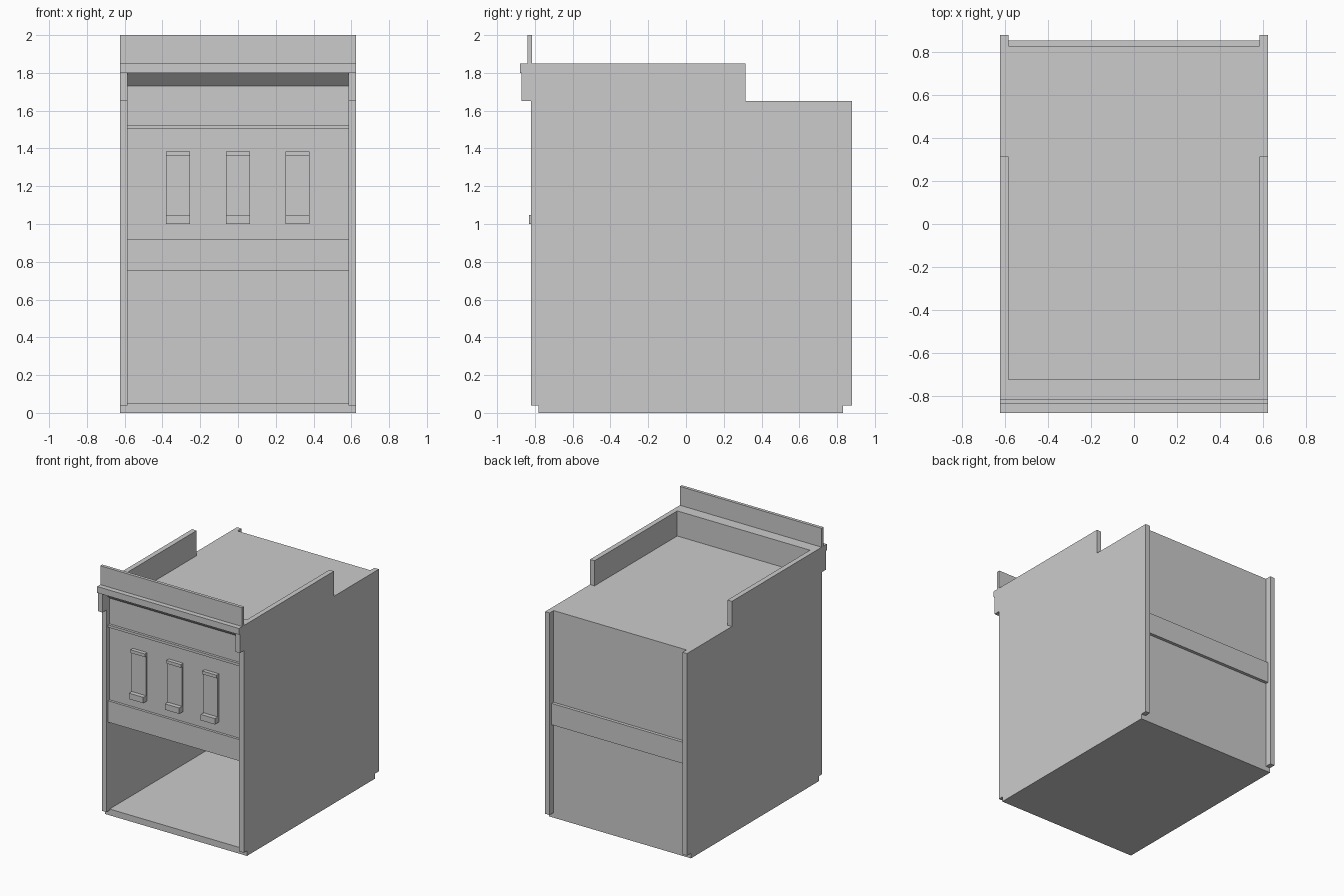
import bpy, bmesh

if "Cube" in bpy.data.objects:
    bpy.data.objects.remove(bpy.data.objects["Cube"])

grey = bpy.data.materials.new("plain grey")
grey.diffuse_color = (0.6, 0.6, 0.6, 1)
grey.use_nodes = True
grey.node_tree.nodes["Principled BSDF"].inputs["Base Color"].default_value = grey.diffuse_color


def prism(name, profile, x0, x1):
    """Extrude a (y, z) outline from x0 to x1."""
    bm = bmesh.new()
    face = bm.faces.new([bm.verts.new((x0, y, z)) for y, z in profile])
    ext = bmesh.ops.extrude_face_region(bm, geom=[face])
    moved = [v for v in ext["geom"] if isinstance(v, bmesh.types.BMVert)]
    bmesh.ops.translate(bm, verts=moved, vec=(x1 - x0, 0, 0))
    bmesh.ops.recalc_face_normals(bm, faces=bm.faces)
    mesh = bpy.data.meshes.new(name)
    bm.to_mesh(mesh)
    bm.free()
    mesh.materials.append(grey)
    obj = bpy.data.objects.new(name, mesh)
    bpy.context.collection.objects.link(obj)
    return obj


def box(name, x0, x1, y0, y1, z0, z1):
    return prism(name, [(y0, z0), (y1, z0), (y1, z1), (y0, z1)], x0, x1)


OUT, INN = 0.625, 0.585   # outer and inner faces of the side walls
FRONT, BACK = -0.78, 0.83  # front and back wall planes

# Side walls with stepped parapet, cornice bracket and raised corner feet
side = [(FRONT, 0), (BACK, 0), (BACK, 0.04), (0.88, 0.04), (0.88, 1.65),
        (0.315, 1.65), (0.315, 1.85), (-0.87, 1.85), (-0.87, 1.65),
        (-0.82, 1.65), (-0.82, 0.04), (FRONT, 0.04)]
prism("right_wall", side, INN, OUT)
prism("left_wall", side, -OUT, -INN)

# Ground floor: open shop front
box("floor_slab", -INN, INN, FRONT, BACK, 0, 0.05)
box("back_wall", -INN, INN, BACK - 0.05, BACK, 0.05, 1.60)
box("back_band", -INN, INN, BACK, 0.855, 0.75, 0.92)

# Upper storey
box("upper_floor", -INN, INN, FRONT + 0.05, BACK - 0.05, 0.75, 0.80)
box("roof", -INN, INN, FRONT + 0.05, BACK, 1.60, 1.65)
prism("front_wall", [(FRONT, 0.75), (-0.725, 0.75), (-0.725, 1.85),
                     (-0.85, 1.85), (-0.85, 1.80), (FRONT, 1.73)], -INN, INN)
box("front_band", -INN, INN, -0.80, FRONT, 0.75, 0.92)
box("string_course", -INN, INN, -0.80, FRONT, 1.505, 1.525)

# Cornice and upright sign board
box("cornice", -OUT, OUT, -0.88, -0.725, 1.80, 1.85)
box("sign_board", -OUT, OUT, -0.84, -0.815, 1.85, 2.0)

# Three narrow windows with sill and lintel
for x in (-0.317, 0, 0.315):
    a, b = x - 0.063, x + 0.063
    box("window_sill", a, b, -0.83, FRONT, 1.0, 1.047)
    box("window_panel", a, b, -0.795, FRONT, 1.047, 1.36)
    box("window_lintel", a, b, -0.81, FRONT, 1.36, 1.385)
